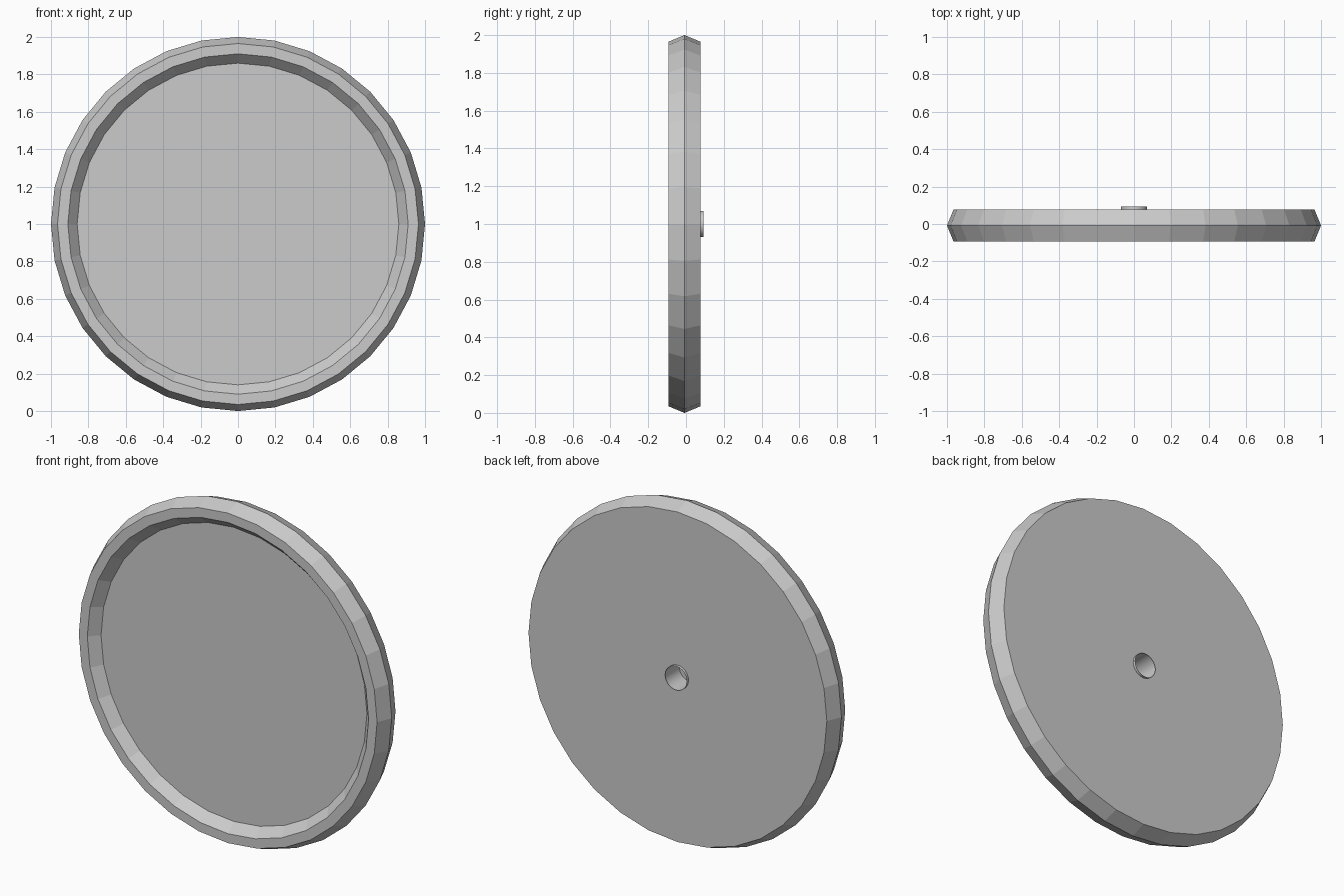
import bpy, math

if "Cube" in bpy.data.objects:
    bpy.data.objects.remove(bpy.data.objects["Cube"])

grey = bpy.data.materials.new("light_grey")
grey.diffuse_color = (0.6, 0.6, 0.6, 1)
grey.use_nodes = True
grey.node_tree.nodes["Principled BSDF"].inputs["Base Color"].default_value = grey.diffuse_color


def lathe(name, profile, sides, cap_start=False):
    """Spin (radius, y) points about the y axis through z = 1."""
    verts, faces = [], []
    for r, y in profile:
        for i in range(sides):
            a = 2 * math.pi * i / sides
            verts.append((r * math.sin(a), y, 1 + r * math.cos(a)))
    for k in range(len(profile) - 1):
        for i in range(sides):
            j = (i + 1) % sides
            a, b = k * sides, (k + 1) * sides
            faces.append((a + i, a + j, b + j, b + i))
    if cap_start:
        faces.append(tuple(reversed(range(sides))))
    mesh = bpy.data.meshes.new(name)
    mesh.from_pydata(verts, [], faces)
    mesh.materials.append(grey)
    mesh.update()
    obj = bpy.data.objects.new(name, mesh)
    bpy.context.collection.objects.link(obj)
    return obj


FRONT, BACK, FLOOR, SOCKET = -0.093, 0.077, -0.037, 0.07

# Round body: recessed front face, sloped lip, ridged rim, flat back, open socket hole
lathe("round_body", [(0.86, FLOOR), (0.91, FRONT), (0.965, FRONT), (1.0, -0.008),
                     (0.965, BACK), (SOCKET, BACK)], 32, cap_start=True)

# Thin open tube standing slightly proud of the back
tube = lathe("back_socket", [(SOCKET, BACK + 0.016), (SOCKET, FLOOR)], 32)
for p in tube.data.polygons:
    p.use_smooth = True
